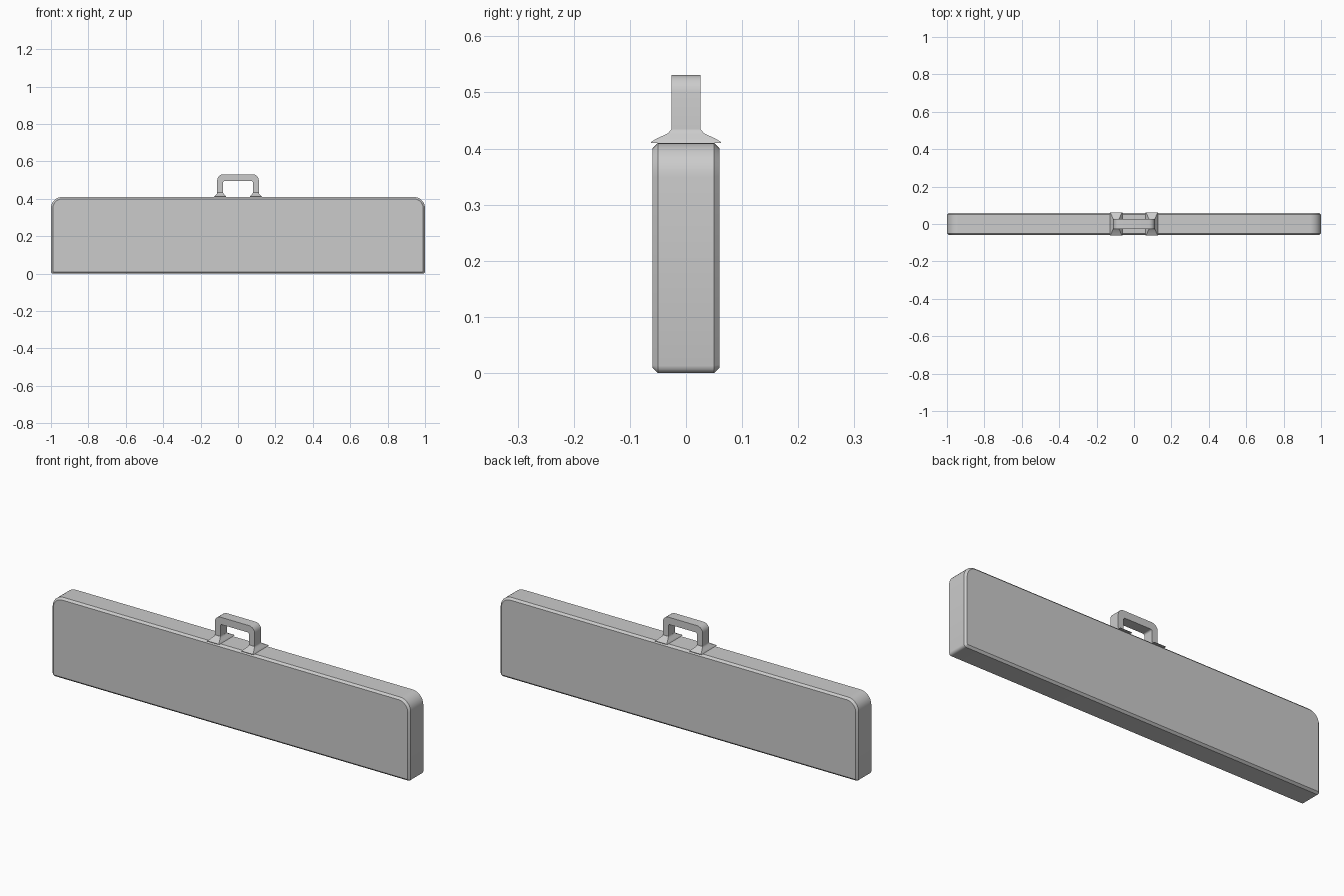
import bpy, bmesh
from math import cos, sin, radians

if "Cube" in bpy.data.objects:
    bpy.data.objects.remove(bpy.data.objects["Cube"])


def finish(bm, name):
    bmesh.ops.recalc_face_normals(bm, faces=bm.faces)
    mesh = bpy.data.meshes.new(name)
    bm.to_mesh(mesh)
    bm.free()
    obj = bpy.data.objects.new(name, mesh)
    bpy.context.collection.objects.link(obj)
    bpy.ops.object.select_all(action='DESELECT')
    obj.select_set(True)
    bpy.context.view_layer.objects.active = obj
    bpy.ops.object.shade_smooth_by_angle(angle=radians(31))
    return obj


def arc(cx, cz, r, start, end, n):
    angles = [radians(start + (end - start) * i / n) for i in range(n + 1)]
    return [(cx + r * cos(a), cz + r * sin(a)) for a in angles]


def extrude_profile(name, points, half_y):
    bm = bmesh.new()
    face = bm.faces.new([bm.verts.new((x, -half_y, z)) for x, z in points])
    res = bmesh.ops.extrude_face_region(bm, geom=[face])
    verts = [v for v in res['geom'] if isinstance(v, bmesh.types.BMVert)]
    bmesh.ops.translate(bm, verts=verts, vec=(0, 2 * half_y, 0))
    return finish(bm, name)


# Case body: large upper corners, small lower corners, chamfered rims
R, r = 0.06, 0.013
outline = (arc(1 - R, 0.41 - R, R, 0, 90, 8) + arc(R - 1, 0.41 - R, R, 90, 180, 8)
           + arc(r - 1, r, r, 180, 270, 3) + arc(1 - r, r, r, 270, 360, 3))
body = extrude_profile("case_body", outline, 0.06)
bevel = body.modifiers.new("rim_chamfer", 'BEVEL')
bevel.width = 0.01
bevel.segments = 1
bevel.limit_method = 'ANGLE'
bevel.angle_limit = radians(60)

# Handle arch
outer = arc(0.08, 0.50, 0.031, 0, 90, 5) + arc(-0.08, 0.50, 0.031, 90, 180, 5)
inner = arc(-0.072, 0.487, 0.008, 180, 90, 3) + arc(0.072, 0.487, 0.008, 90, 0, 3)
profile = ([(0.111, 0.425)] + outer + [(-0.111, 0.425), (-0.08, 0.425)]
           + inner + [(0.08, 0.425)])
extrude_profile("handle", profile, 0.026)

# Flared handle feet: half width, half depth, height
rings = [(0.033, 0.062, 0.41), (0.032, 0.062, 0.412), (0.027, 0.052, 0.418),
         (0.018, 0.032, 0.427), (0.0158, 0.0265, 0.434)]
for side, cx in (("left", -0.0955), ("right", 0.0955)):
    bm = bmesh.new()
    loops = [[bm.verts.new((cx + sx * hx, sy * hy, z))
              for sx, sy in ((-1, -1), (1, -1), (1, 1), (-1, 1))]
             for hx, hy, z in rings]
    for a, b in zip(loops, loops[1:]):
        for i in range(4):
            j = (i + 1) % 4
            bm.faces.new((a[i], a[j], b[j], b[i]))
    bm.faces.new(loops[0])
    bm.faces.new(loops[-1])
    finish(bm, "handle_foot_" + side)
